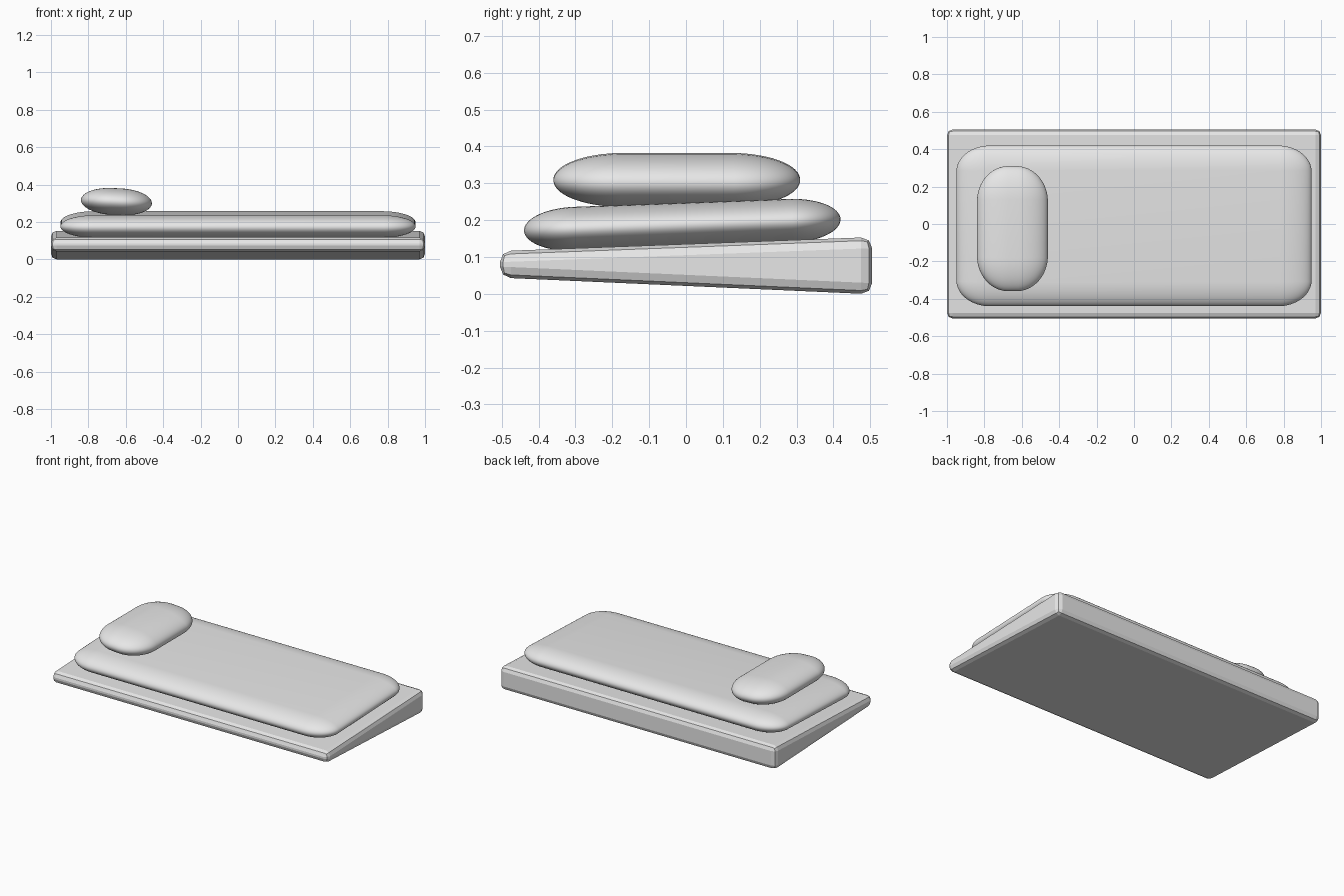
import bpy, bmesh
from math import radians
from mathutils import Vector

cube = bpy.data.objects.get("Cube")
if cube:
    bpy.data.objects.remove(cube, do_unlink=True)

# One plain grey for every part
grey = bpy.data.materials.new("light_grey")
grey.use_nodes = True
colour = (0.8, 0.8, 0.8, 1)
grey.diffuse_color = colour
grey.node_tree.nodes["Principled BSDF"].inputs["Base Color"].default_value = colour


def finish(name, bm, smooth=False):
    bmesh.ops.recalc_face_normals(bm, faces=bm.faces)
    for f in bm.faces:
        f.smooth = smooth
    mesh = bpy.data.meshes.new(name)
    bm.to_mesh(mesh)
    bm.free()
    mesh.materials.append(grey)
    obj = bpy.data.objects.new(name, mesh)
    bpy.context.collection.objects.link(obj)
    return obj


def cushion(name, centre, half, radii, tilt):
    """Soft box: sphere octants pushed apart, with elliptical rounding."""
    bm = bmesh.new()
    bmesh.ops.create_cube(bm, size=2)
    bmesh.ops.subdivide_edges(bm, edges=bm.edges, cuts=16, use_grid_fill=True)
    for v in bm.verts:
        # pick the grid's two middle rows as the straight middle of each side
        d = v.co.normalized()
        for i in range(3):
            core = half[i] - radii[i]
            side = 1 if v.co[i] > 0 else -1
            v.co[i] = side * core + radii[i] * d[i]
    obj = finish(name, bm, True)
    obj.location = centre
    obj.rotation_euler = [radians(a) for a in tilt]
    return obj


# Wedge base, thicker towards the back, with bevelled edges
bm = bmesh.new()
bmesh.ops.create_cube(bm, size=2)
for v in bm.verts:
    top = v.co.z > 0
    if v.co.y < 0:
        v.co.z = 0.116 if top else 0.044
    else:
        v.co.z = 0.154 if top else -0.001
    v.co.y *= 0.505
base = finish("wedge_base", bm)
bevel = base.modifiers.new("bevel", "BEVEL")
bevel.width = 0.03
bevel.segments = 2

# Mattress lying on the sloping top, pillow at the right end
cushion("mattress", (0, -0.01, 0.187), (0.95, 0.43, 0.06), (0.18, 0.14, 0.06), (2.1, 0, 0))
cushion("pillow", (-0.65, -0.025, 0.309), (0.19, 0.335, 0.072), (0.17, 0.19, 0.072), (0, 3, 0))
